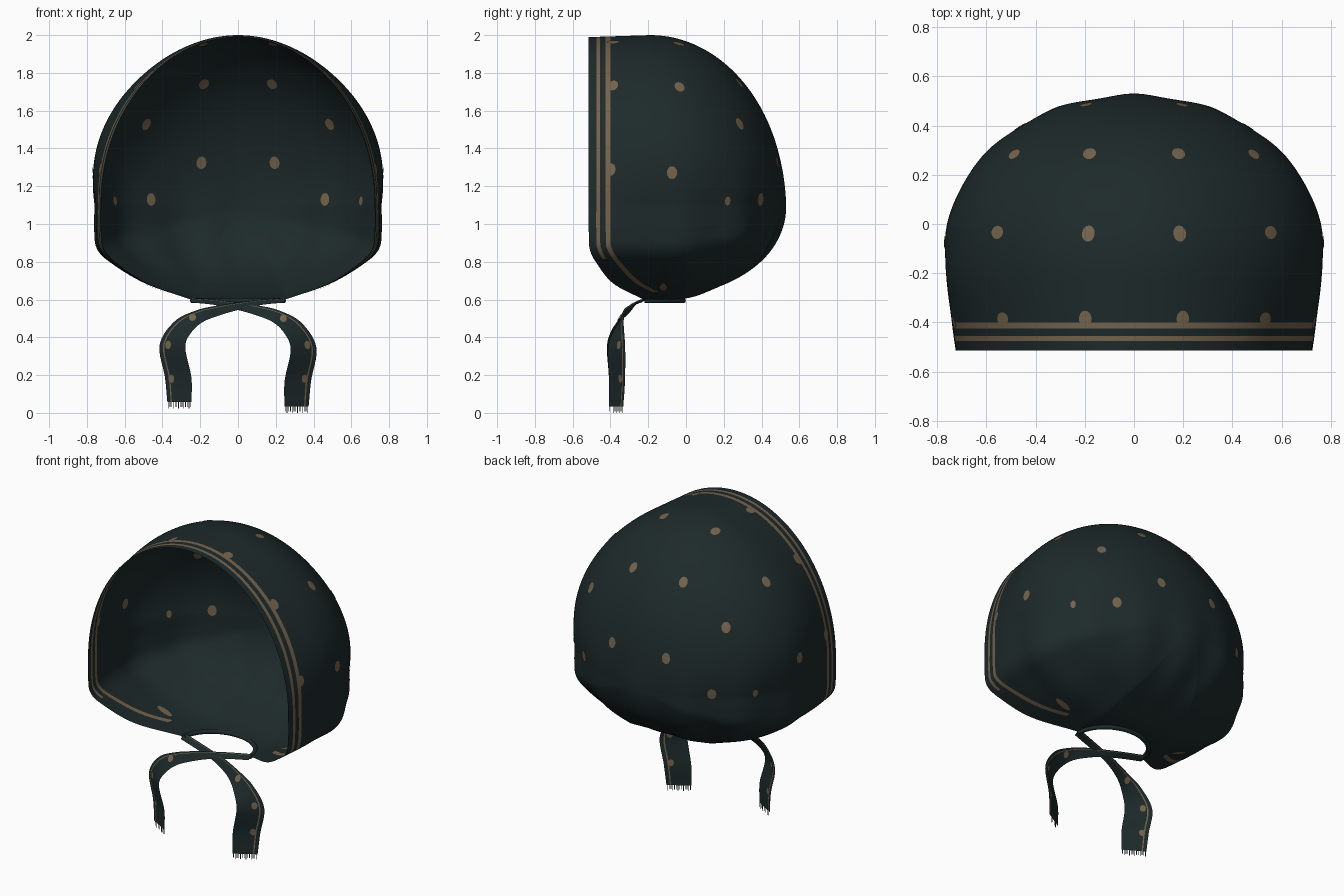
import bpy, bmesh, math
from mathutils import Vector
from mathutils.bvhtree import BVHTree

if "Cube" in bpy.data.objects:
    bpy.data.objects.remove(bpy.data.objects["Cube"])


def material(name, col):
    m = bpy.data.materials.new(name)
    m.diffuse_color = (*col, 1)
    m.use_nodes = True
    m.node_tree.nodes["Principled BSDF"].inputs["Base Color"].default_value = m.diffuse_color
    return m


CLOTH = material("dark teal cloth", (0.0125, 0.0225, 0.0235))
GOLD = material("muted gold print", (0.175, 0.125, 0.073))


def make(name, verts, faces, mats, idx=None):
    me = bpy.data.meshes.new(name)
    me.from_pydata([tuple(v) for v in verts], [], faces)
    for m in mats:
        me.materials.append(m)
    if idx:
        me.polygons.foreach_set("material_index", idx)
    me.polygons.foreach_set("use_smooth", [True] * len(me.polygons))
    bm = bmesh.new()
    bm.from_mesh(me)
    bmesh.ops.remove_doubles(bm, verts=bm.verts, dist=1e-5)
    bmesh.ops.dissolve_degenerate(bm, edges=bm.edges, dist=1e-6)
    bm.to_mesh(me)
    bm.free()
    ob = bpy.data.objects.new(name, me)
    bpy.context.collection.objects.link(ob)
    return ob


def spline(pts, n):
    """Catmull-Rom through points, n samples per span."""
    p = [Vector(q) for q in pts]
    p = [2 * p[0] - p[1]] + p + [2 * p[-1] - p[-2]]
    out = []
    for i in range(1, len(p) - 2):
        a, b, c, d = p[i - 1:i + 3]
        for k in range(n):
            t = k / n
            out.append(0.5 * (2 * b + (c - a) * t + (2 * a - 5 * b + 4 * c - d) * t * t
                              + (3 * b - a - 3 * c + d) * t ** 3))
    return out + [p[-2]]


def smooth(a, b, v):
    t = min(1, max(0, (v - a) / (b - a)))
    return t * t * (3 - 2 * t)


# ---- hood: arch cross-section scaled along y towards the back ----
Y_END, ZC = 0.525, 1.1


def rounding(y, y0):
    return math.sqrt(max(0, 1 - ((y - y0) / (Y_END - y0)) ** 2)) if y > y0 else 1.0


def hood_point(x, z, y):
    kw = rounding(y, -0.1)
    if y < -0.1:
        kw = 1 - 0.045 * ((-0.1 - y) / 0.42) ** 2
    if z > ZC:
        kz = rounding(y, -0.19)
        if y < -0.19:
            kz = 1 - 0.012 * ((-0.19 - y) / 0.33)
        # fuller, rounder shoulders behind the front edge
        kw *= 1 + 0.058 * math.sin(math.pi * ((z - ZC) / 0.9)) * smooth(-0.52, -0.15, y)
    else:
        kz = rounding(y, -0.1) * (1 - 0.04 * smooth(0.0, 0.2, y))
    v = Vector((x * kw, y, ZC + (z - ZC) * kz))
    # gathered folds running up from the neck
    r = Vector((v.x, v.y + 0.12, 0))
    w = smooth(0.62, 0.85, v.z) * (1 - smooth(0.85, 1.4, v.z)) * smooth(-0.35, 0.0, y)
    if r.length > 0.05:
        v += r.normalized() * (0.009 * w * math.cos(13 * math.atan2(r.x, r.y)))
    return v


# rows: (x, z, starting y) from neck back, round the cheek, up to the crown
rows = [(0.25 * math.sin(a), 0.6, -0.22 + 0.21 * math.cos(a))
        for a in [math.pi / 2 * i / 16 for i in range(16)]]
NECK = len(rows)
cheek = [(0.25, 0.6, -0.225), (0.49, 0.685, -0.385), (0.67, 0.795, -0.475),
         (0.742, 0.87, -0.51), (0.757, 0.97, -0.515), (0.757, 1.1, -0.515)]
rows += [tuple(v) for v in spline(cheek, 8)]
rows += [(0.757 * math.cos(a), ZC + 0.9 * math.sin(a), -0.515)
         for a in [math.pi / 2 * i / 48 for i in range(1, 49)]]
rows += [(-x, z, y) for x, z, y in rows[-2:0:-1]]
nr = len(rows)

OFFS, NB = [0, 0.04, 0.06, 0.09, 0.115], 64
verts, faces, idx = [], [], []
nc = len(OFFS) + NB
for x, z, ys in rows:
    g = 1 + 0.5 * min(1, max(0, (0.88 - z) / 0.28))
    ylist = [ys + o * g for o in OFFS]
    y1 = ylist[-1]
    ylist += [y1 + (Y_END - y1) * math.sin(math.pi / 2 * j / NB) for j in range(1, NB + 1)]
    verts += [hood_point(x, z, y) for y in ylist]
for i in range(nr):
    k = (i + 1) % nr
    z = (rows[i][1] + rows[k][1]) / 2
    for j in range(nc - 1):
        faces.append((i * nc + j, i * nc + j + 1, k * nc + j + 1, k * nc + j))
        # two hem stripes, the outer one fading out under the cheek
        idx.append(1 if (j == 1 and z > 0.82) or (j == 3 and z > 0.64) else 0)
hood_bvh = BVHTree.FromPolygons(verts, faces)
make("hood", verts, faces, [CLOTH, GOLD], idx)


# ---- printed dots: thin patches on both sides of the cloth ----
def dots(name, bvh, targets, rx, rz):
    vs, fs = [], []
    for t in targets:
        c, n, _, _ = bvh.find_nearest(Vector(t))
        up = Vector((0, 0, 1)) if abs(n.z) < 0.8 else Vector((0, 1, 0))
        u = up.cross(n).normalized()
        w = n.cross(u)
        for side in (1, -1):
            base = len(vs)
            ring = [c] + [c + u * (rx * s * math.cos(a)) + w * (rz * s * math.sin(a))
                          for s in (0.5, 1) for a in [math.tau * k / 16 for k in range(16)]]
            for p in ring:
                q, m, _, _ = bvh.find_nearest(p)
                if m.dot(n) < 0:
                    m = -m
                vs.append(q + m * 0.0035 * side)
            for k in range(16):
                a, b = base + 1 + k, base + 1 + (k + 1) % 16
                for f in ((base, a, b), (a, a + 16, b + 16, b)):
                    fs.append(f if side > 0 else f[::-1])
    make(name, vs, fs, [GOLD])


spots = [(0.19, 0.46, 1.32), (0.19, 0.315, 1.77), (0.50, 0.30, 1.54), (0.46, 0.39, 1.13),
         (0.73, -0.075, 1.27), (0.57, -0.03, 1.74), (0.19, -0.035, 1.97),
         (0.19, -0.385, 1.94), (0.53, -0.385, 1.73), (0.71, -0.395, 1.285)]


def both(pts):
    return [(s * x, y, z) for x, y, z in pts for s in (1, -1)]


dots("hood_dots", hood_bvh, both(spots), 0.027, 0.034)
dots("hood_small_dots", hood_bvh, both([(0.63, 0.205, 1.125)]), 0.017, 0.024)
dots("hood_cheek_dots", hood_bvh, both([(0.45, -0.12, 0.66)]), 0.055, 0.022)


# ---- rolled neck band ----
def tube(name, path, r, n=10):
    vs, fs = [], []
    for i, p in enumerate(path):
        t = (path[min(i + 1, len(path) - 1)] - path[max(i - 1, 0)]).normalized()
        u = t.cross(Vector((0, 0, 1))).normalized()
        w = u.cross(t)
        vs += [p + r * (u * math.cos(math.tau * k / n) + w * math.sin(math.tau * k / n))
               for k in range(n)]
    for i in range(len(path) - 1):
        for k in range(n):
            a, b = i * n + k, i * n + (k + 1) % n
            fs.append((a, a + n, b + n, b))
    make(name, vs, fs, [CLOTH])


tube("neck_band", [Vector((0.24 * math.sin(a), -0.22 + 0.205 * math.cos(a), 0.594))
                   for a in [math.pi * (i / 32 - 0.5) for i in range(33)]], 0.014)

# ---- crossed tie ribbons with fringe ----
centre = [(-0.25, -0.215, 0.597), (-0.12, -0.25, 0.585), (0.0, -0.275, 0.565), (0.10, -0.30, 0.543),
          (0.20, -0.335, 0.512), (0.29, -0.36, 0.45), (0.347, -0.368, 0.34),
          (0.317, -0.365, 0.17), (0.31, -0.37, 0.035)]
halfw = [(0, 0.02, 0.012), (0, 0.018, 0.014), (0, 0.012, 0.02), (0.006, 0.012, 0.026),
         (0.018, 0.016, 0.03), (0.045, 0.03, 0.028), (0.068, 0.046, 0.006),
         (0.070, 0.042, 0), (0.064, 0.038, 0)]
across = [-1, -0.5, 0, 0.45, 0.62, 0.72, 1]
for side, name, dy, lift in ((1, "right_tie", 0, 0), (-1, "left_tie", -0.012, 0.022)):
    C, H = spline(centre, 8), spline(halfw, 8)
    N = len(C)
    vs, fs, ix = [], [], []
    for i in range(N):
        f = smooth(0.4, 1, i / (N - 1))
        for s in across:
            p = C[i] + H[i] * s
            vs.append(Vector((side * p.x, p.y + dy * (1 - f), p.z + lift * f)))
    m = len(across)
    for i in range(N - 1):
        for j in range(m - 1):
            a = i * m + j
            fs.append((a, a + 1, a + m + 1, a + m))
            ix.append(1 if j == 4 else 0)      # gold edge line
    bvh = BVHTree.FromPolygons(vs, fs)
    make(name, vs, fs, [CLOTH, GOLD], ix)
    dots(name + "_dots", bvh, [(side * 0.37, -0.36, 0.36), (side * 0.36, -0.36, 0.18),
                               (side * 0.24, -0.345, 0.5)], 0.018, 0.022)
    # fringe strands
    a, b = vs[-m], vs[-1]
    d = (b - a) / 14
    fv, ff = [], []
    for k in range(14):
        p = a + d * (k + 0.3)
        drop = Vector((0, 0, -(0.027 + 0.008 * (k % 3 == 1))))
        n = len(fv)
        fv += [p, p + d * 0.4, p + d * 0.4 + drop, p + drop]
        ff.append((n, n + 1, n + 2, n + 3))
    make(name + "_fringe", fv, ff, [CLOTH])
